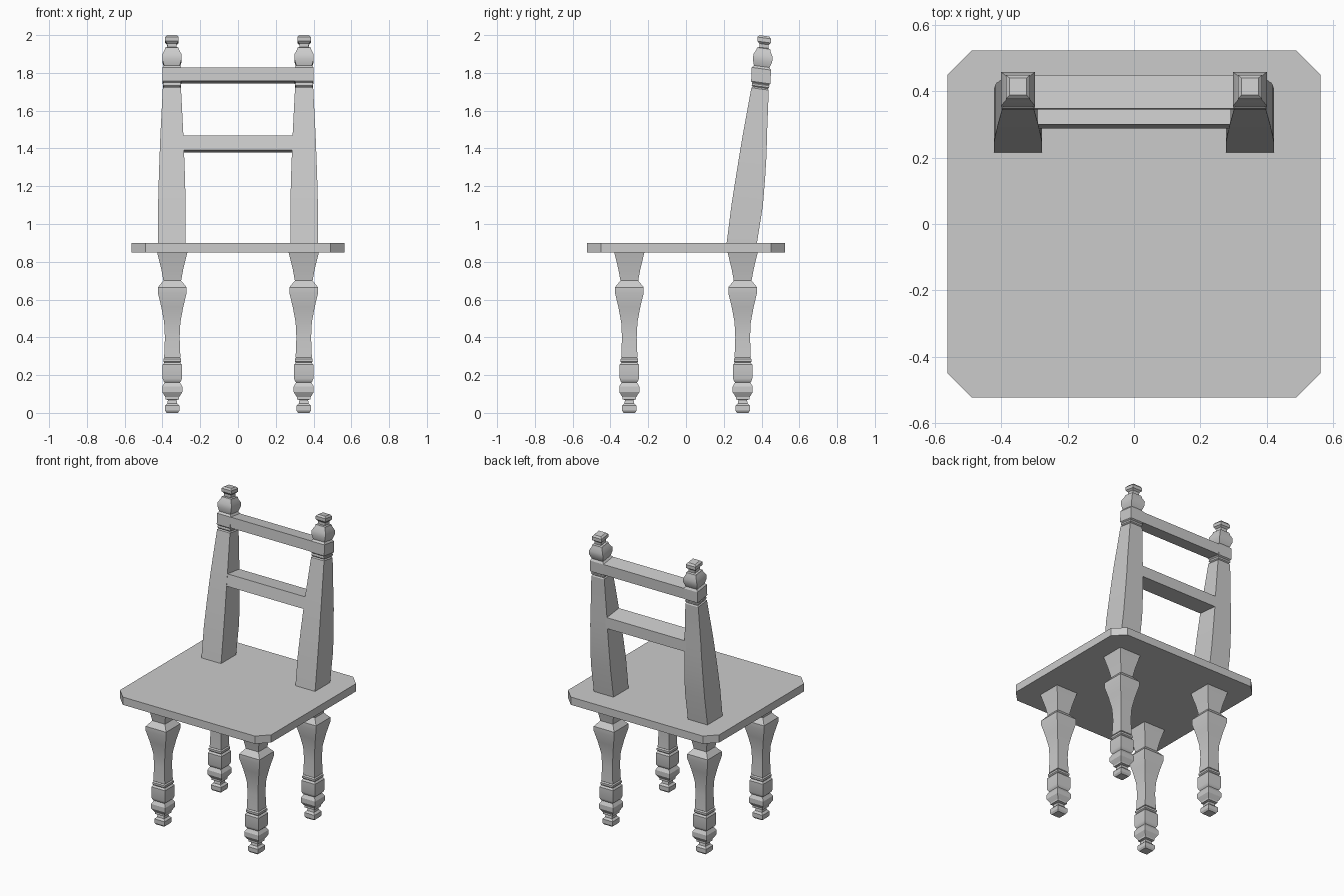
import bpy, bmesh, math


def finish(name, bm, angle=30):
    bmesh.ops.recalc_face_normals(bm, faces=bm.faces)
    me = bpy.data.meshes.new(name)
    bm.to_mesh(me)
    bm.free()
    ob = bpy.data.objects.new(name, me)
    bpy.context.collection.objects.link(ob)
    bpy.ops.object.select_all(action='DESELECT')
    ob.select_set(True)
    bpy.context.view_layer.objects.active = ob
    bpy.ops.object.shade_smooth_by_angle(angle=math.radians(angle))
    return ob


def loft(name, loops):
    """Skin a stack of equal-length vertex loops and cap both ends."""
    bm = bmesh.new()
    rings = [[bm.verts.new(p) for p in loop] for loop in loops]
    n = len(rings[0])
    for a, b in zip(rings, rings[1:]):
        for i in range(n):
            j = (i + 1) % n
            bm.faces.new((a[i], a[j], b[j], b[i]))
    bm.faces.new(rings[0][::-1])
    bm.faces.new(rings[-1])
    return finish(name, bm)


def square(cx, cy, z, hx, hy, tilt=0.0):
    """Square section; tilt lowers its rear edge."""
    return [(cx + sx * hx, cy + sy * hy, z - sy * hy * tilt)
            for sx, sy in ((-1, -1), (1, -1), (1, 1), (-1, 1))]


# Seat with clipped corners
W, D, C = 0.563, 0.523, 0.072
outline = [(-W + C, -D), (W - C, -D), (W, -D + C), (W, D - C),
           (W - C, D), (-W + C, D), (-W, D - C), (-W, -D + C)]
loft("seat", [[(x, y, z) for x, y in outline] for z in (0.848, 0.90)])

# Turned-style square legs: (height, half width)
leg = [(0.0, 0.030), (0.012, 0.038), (0.038, 0.038), (0.050, 0.026),
       (0.068, 0.023), (0.072, 0.036), (0.083, 0.036), (0.092, 0.042),
       (0.110, 0.053), (0.140, 0.053), (0.162, 0.040), (0.168, 0.046),
       (0.182, 0.051), (0.255, 0.051), (0.266, 0.042), (0.272, 0.047),
       (0.285, 0.047), (0.292, 0.040), (0.294, 0.043), (0.40, 0.039),
       (0.48, 0.043), (0.56, 0.058), (0.635, 0.076), (0.665, 0.076),
       (0.700, 0.047), (0.76, 0.058), (0.85, 0.080)]
for row, y in (("front", -0.30), ("back", 0.30)):
    for side, x in (("left", -0.348), ("right", 0.348)):
        loft(f"{row}_leg_{side}", [square(x, y, z, h, h) for z, h in leg])

# Raked back posts with finials: (height, centre y, half x, half y, tilt)
post = [(0.89, 0.294, 0.073, 0.080, 0), (1.10, 0.324, 0.073, 0.083, 0.03),
        (1.25, 0.342, 0.069, 0.077, 0.06), (1.385, 0.357, 0.064, 0.070, 0.10),
        (1.46, 0.364, 0.061, 0.064, 0.12), (1.715, 0.392, 0.048, 0.046, 0.14),
        (1.722, 0.393, 0.042, 0.040, 0.14), (1.728, 0.394, 0.047, 0.046, 0.14),
        (1.738, 0.395, 0.047, 0.046, 0.14), (1.742, 0.395, 0.044, 0.043, 0.14),
        (1.749, 0.396, 0.050, 0.051, 0.14), (1.822, 0.399, 0.050, 0.051, 0.14),
        (1.834, 0.401, 0.041, 0.041, 0.14), (1.842, 0.402, 0.044, 0.044, 0.14),
        (1.865, 0.405, 0.051, 0.051, 0.14), (1.892, 0.408, 0.051, 0.051, 0.14),
        (1.917, 0.410, 0.038, 0.038, 0.14), (1.930, 0.411, 0.035, 0.035, 0.14),
        (1.933, 0.412, 0.024, 0.024, 0.14), (1.952, 0.413, 0.025, 0.025, 0.14),
        (1.963, 0.414, 0.036, 0.036, 0.14), (1.985, 0.414, 0.036, 0.036, 0.14),
        (1.996, 0.415, 0.026, 0.026, 0.14)]
for side, x in (("left", -0.35), ("right", 0.35)):
    loft(f"back_post_{side}", [square(x, cy, z, hx, hy, t) for z, cy, hx, hy, t in post])

# Back rails as deep as the posts: (y, z) cross-sections running between them
rails = {"upper_rail": (0.31, [(0.346, 1.758), (0.446, 1.743), (0.449, 1.815), (0.349, 1.829)]),
         "lower_rail": (0.30, [(0.288, 1.391), (0.427, 1.378), (0.428, 1.452), (0.301, 1.468)])}
for name, (hx, section) in rails.items():
    loft(name, [[(x, y, z) for y, z in section] for x in (-hx, hx)])
